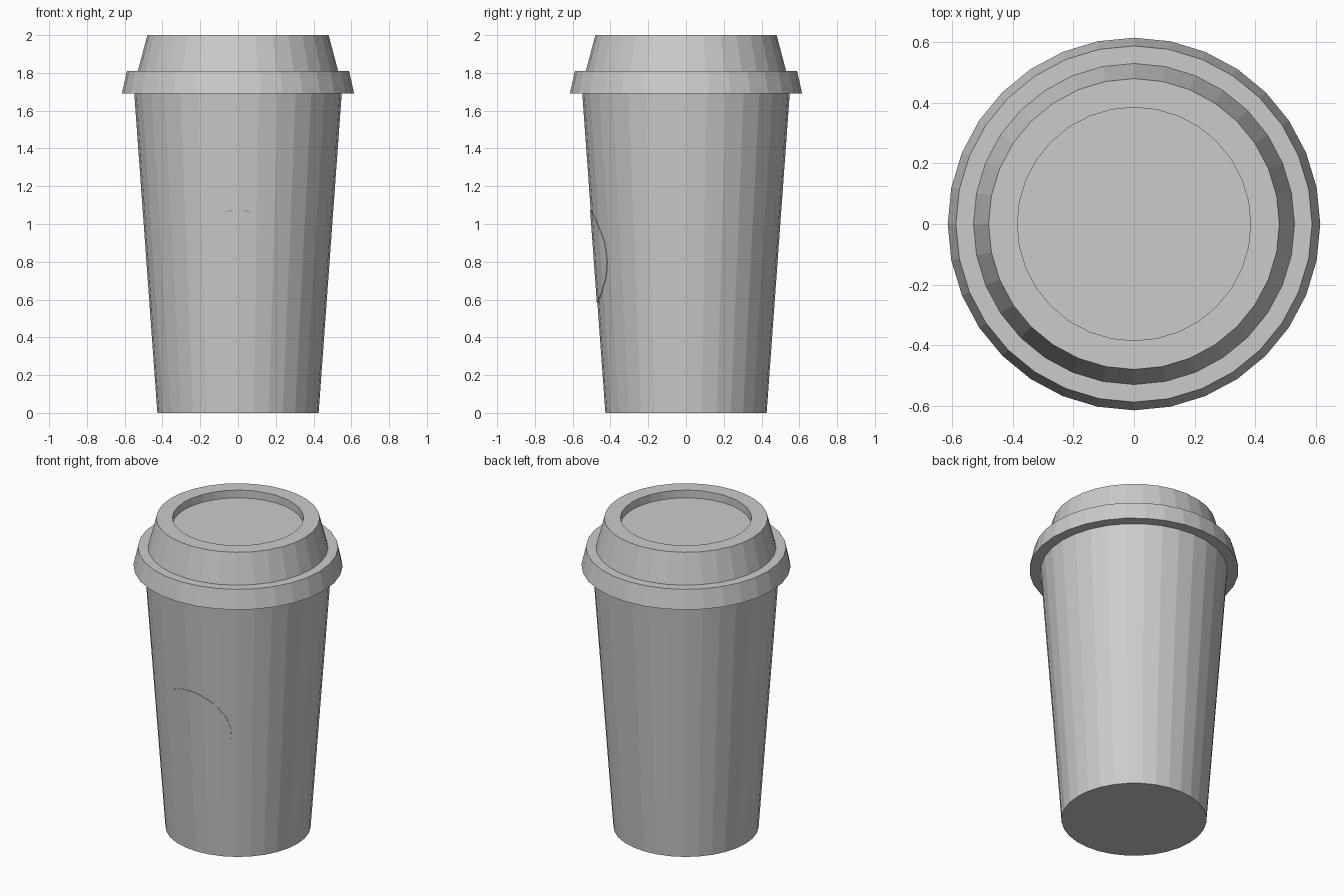
import bpy, bmesh, math
from mathutils import Vector

SIDES = 32

cube = bpy.data.objects.get("Cube")
if cube:
    bpy.data.objects.remove(cube)

# One plain grey for the whole cup
grey = bpy.data.materials.new("plain grey")
grey.use_nodes = True
colour = (0.6, 0.6, 0.6, 1)
grey.diffuse_color = colour
grey.node_tree.nodes["Principled BSDF"].inputs["Base Color"].default_value = colour


def lathe(profile, capped=True):
    """Turn (radius, height) points around z; cap the open ends."""
    bm = bmesh.new()
    verts = [bm.verts.new((0, -r, z)) for r, z in profile]
    edges = [bm.edges.new(pair) for pair in zip(verts, verts[1:])]
    bmesh.ops.spin(bm, geom=verts + edges, cent=(0, 0, 0), axis=(0, 0, 1),
                   angle=math.tau, steps=SIDES, use_duplicate=False)
    bmesh.ops.remove_doubles(bm, verts=bm.verts, dist=1e-4)
    if capped:
        bmesh.ops.holes_fill(bm, edges=bm.edges, sides=SIDES)
    bmesh.ops.recalc_face_normals(bm, faces=bm.faces)
    return bm


def finish(bm, name):
    mesh = bpy.data.meshes.new(name)
    bm.to_mesh(mesh)
    bm.free()
    mesh.materials.append(grey)
    obj = bpy.data.objects.new(name, mesh)
    bpy.context.collection.objects.link(obj)
    return obj


# Tapered cup body
wall = [(0.427, 0), (0.55, 1.70)]
finish(lathe(wall), "cup_body")

# Lid: overhanging rim, sloped crown and sunken top
finish(lathe([(0.5, 1.69), (0.615, 1.69), (0.588, 1.81), (0.53, 1.81),
              (0.48, 2.0), (0.385, 2.0), (0.385, 1.95)]), "lid")

# Round badge: a disc trimmed out of the front wall, then thickened
bm = lathe(wall, capped=False)
centre, radius = Vector((0, 0, 0.827)), 0.245
trims = [(Vector((0, 0, 0)), Vector((0, 1, 0)))]
for i in range(SIDES):
    a = math.tau * i / SIDES
    direction = Vector((math.cos(a), 0, math.sin(a)))
    trims.append((centre + direction * radius, direction))
for point, normal in trims:
    bmesh.ops.bisect_plane(bm, geom=bm.verts[:] + bm.edges[:] + bm.faces[:],
                           plane_co=point, plane_no=normal, clear_outer=True)
for face in bm.faces:
    face.normal_update()
    if face.normal.y > 0:
        face.normal_flip()
badge = finish(bm, "front_badge")
solid = badge.modifiers.new("thickness", "SOLIDIFY")
solid.thickness = 0.003
solid.offset = 1
